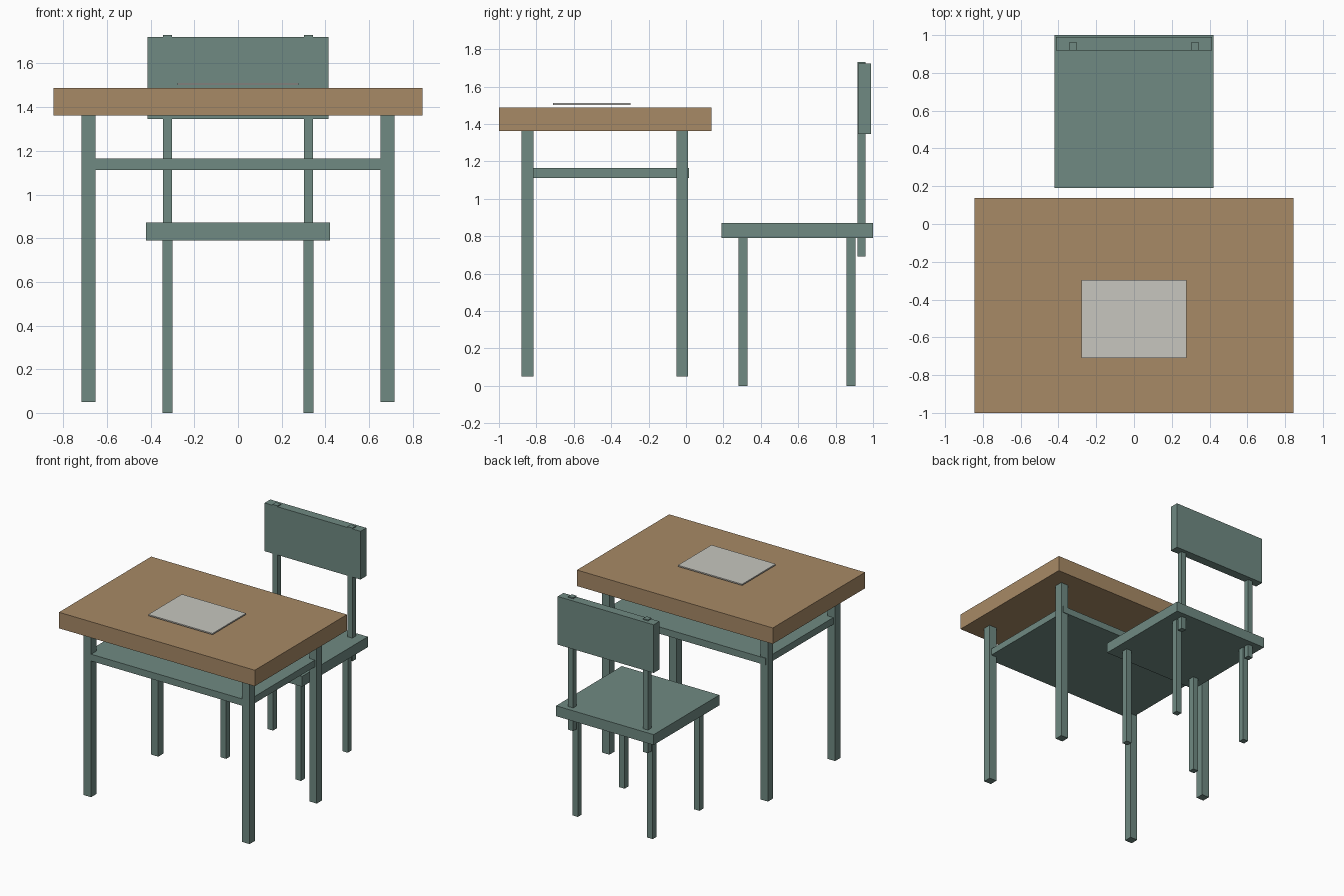
import bpy
import bmesh
from mathutils import Vector

cube = bpy.data.objects.get("Cube")
if cube:
    bpy.data.objects.remove(cube, do_unlink=True)


def make_material(name, rgb):
    mat = bpy.data.materials.new(name)
    mat.use_nodes = True
    color = (*rgb, 1.0)
    mat.diffuse_color = color
    mat.node_tree.nodes["Principled BSDF"].inputs["Base Color"].default_value = color
    return mat


wood = make_material("warm wood", (0.39, 0.253, 0.133))
paint = make_material("grey green paint", (0.16, 0.255, 0.225))
paper = make_material("pale paper", (0.57, 0.565, 0.52))


def box(name, low, high, mat):
    """Box spanning two opposite corners."""
    low, high = Vector(low), Vector(high)
    mesh = bpy.data.meshes.new(name)
    bm = bmesh.new()
    bmesh.ops.create_cube(bm, size=1)
    bmesh.ops.scale(bm, vec=high - low, verts=bm.verts)
    bm.to_mesh(mesh)
    bm.free()
    mesh.materials.append(mat)
    obj = bpy.data.objects.new(name, mesh)
    obj.location = (low + high) / 2
    bpy.context.collection.objects.link(obj)
    return obj


def upright_pair(name, x, y, width, bottom, top):
    """Square uprights mirrored left and right."""
    h = width / 2
    for side, sign in (("left", 1), ("right", -1)):
        box(f"{name}_{side}", (sign * x - h, y - h, bottom),
            (sign * x + h, y + h, top), paint)


# Desk
box("desk_top", (-0.845, -1.0, 1.362), (0.845, 0.137, 1.487), wood)
box("desk_shelf", (-0.7, -0.879, 1.112), (0.7, 0.017, 1.165), paint)
upright_pair("desk_leg_front", 0.684, -0.848, 0.064, 0.05, 1.362)
upright_pair("desk_leg_back", 0.684, -0.02, 0.064, 0.05, 1.362)

# Sheet hovering just above the desk
box("paper_sheet", (-0.277, -0.71, 1.501), (0.277, -0.296, 1.511), paper)

# Chair
box("chair_seat", (-0.421, 0.19, 0.79), (0.421, 1.0, 0.871), paint)
upright_pair("chair_leg_front", 0.323, 0.305, 0.047, 0.0, 0.79)
upright_pair("chair_leg_back", 0.323, 0.882, 0.047, 0.0, 0.79)
upright_pair("back_post", 0.323, 0.939, 0.043, 0.69, 1.73)
box("chair_backrest", (-0.414, 0.919, 1.346), (0.414, 0.99, 1.722), paint)
